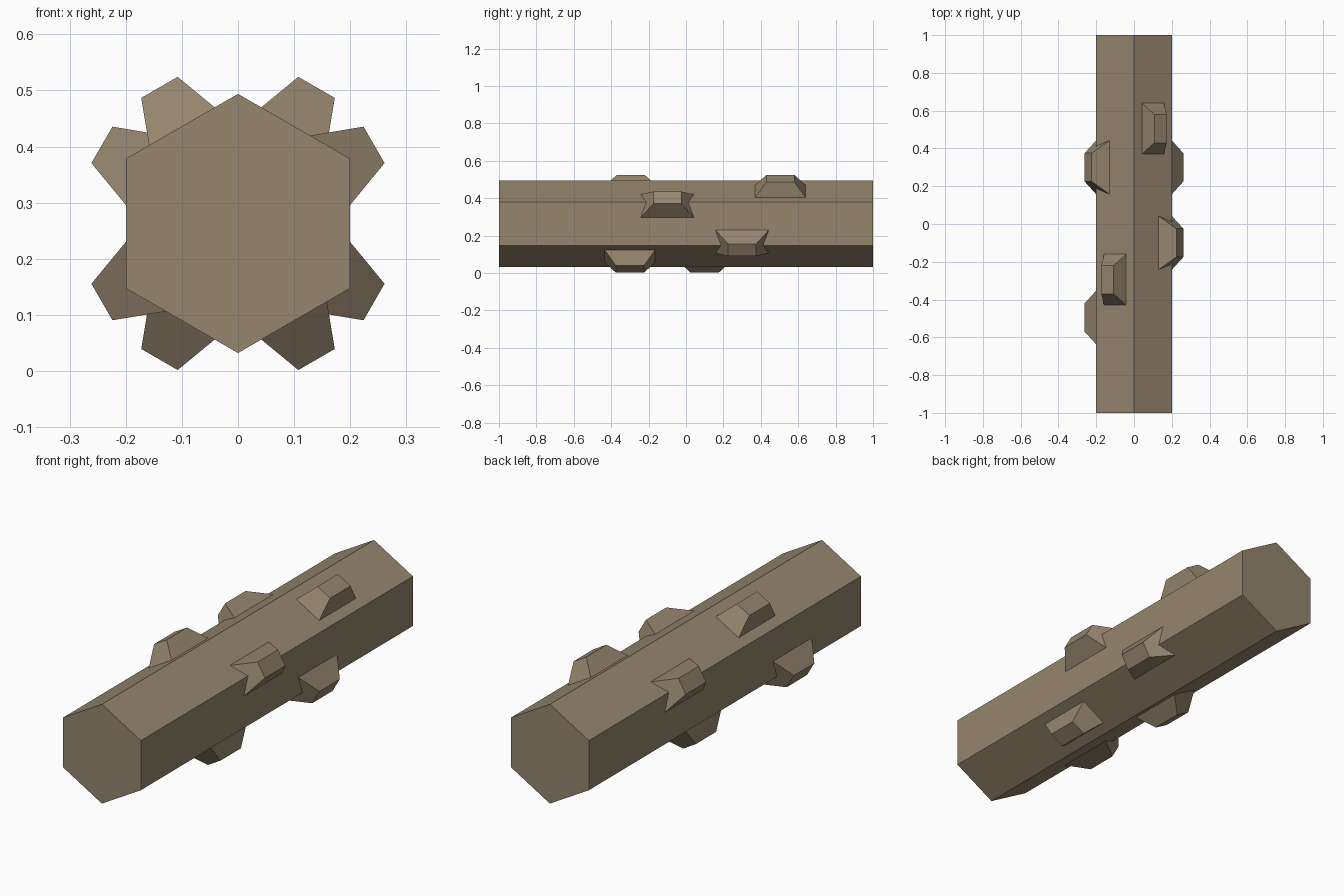
import bpy, bmesh, math
from mathutils import Matrix

if "Cube" in bpy.data.objects:
    bpy.data.objects.remove(bpy.data.objects["Cube"])

mat = bpy.data.materials.new("brown_bark")
mat.diffuse_color = (0.30, 0.235, 0.155, 1)
mat.use_nodes = True
mat.node_tree.nodes["Principled BSDF"].inputs["Base Color"].default_value = mat.diffuse_color
CENTRE_Z = 0.263


def add_object(name, bm):
    bmesh.ops.recalc_face_normals(bm, faces=bm.faces)
    mesh = bpy.data.meshes.new(name)
    bm.to_mesh(mesh)
    bm.free()
    mesh.materials.append(mat)
    obj = bpy.data.objects.new(name, mesh)
    bpy.context.collection.objects.link(obj)
    return obj


# Hexagonal trunk lying along y, with a corner pointing up
bm = bmesh.new()
ends = [[bm.verts.new((0.2309 * math.sin(math.radians(60 * i)), y,
                       CENTRE_Z + 0.2309 * math.cos(math.radians(60 * i))))
         for i in range(6)] for y in (-1, 1)]
for ring in ends:
    bm.faces.new(ring)
for i in range(6):
    j = (i + 1) % 6
    bm.faces.new((ends[0][i], ends[0][j], ends[1][j], ends[1][i]))
add_object("log_trunk", bm)


# Tapered branch stub: base at radius 0.18, flat tip at radius 0.28
def stub(index, angle, y):
    bm = bmesh.new()
    bmesh.ops.create_cube(bm, size=1)
    for v in bm.verts:
        tip = v.co.z > 0
        k = 0.075 if tip else 0.15
        v.co.x *= k
        v.co.y *= 2 * k
        v.co.z = 0.28 if tip else 0.18
    obj = add_object(f"branch_stub_{index}", bm)
    obj.matrix_world = (Matrix.Translation((0, y, CENTRE_Z))
                        @ Matrix.Rotation(math.radians(90 - angle), 4, 'Y'))


# (angle around the log from +x toward +z, position along the log)
stubs = [(30, -0.1), (60, 0.505), (120, -0.295), (150, 0.3),
         (210, -0.495), (240, 0.1), (300, -0.3), (330, 0.3)]
for n, (angle, y) in enumerate(stubs, 1):
    stub(n, angle, y)
